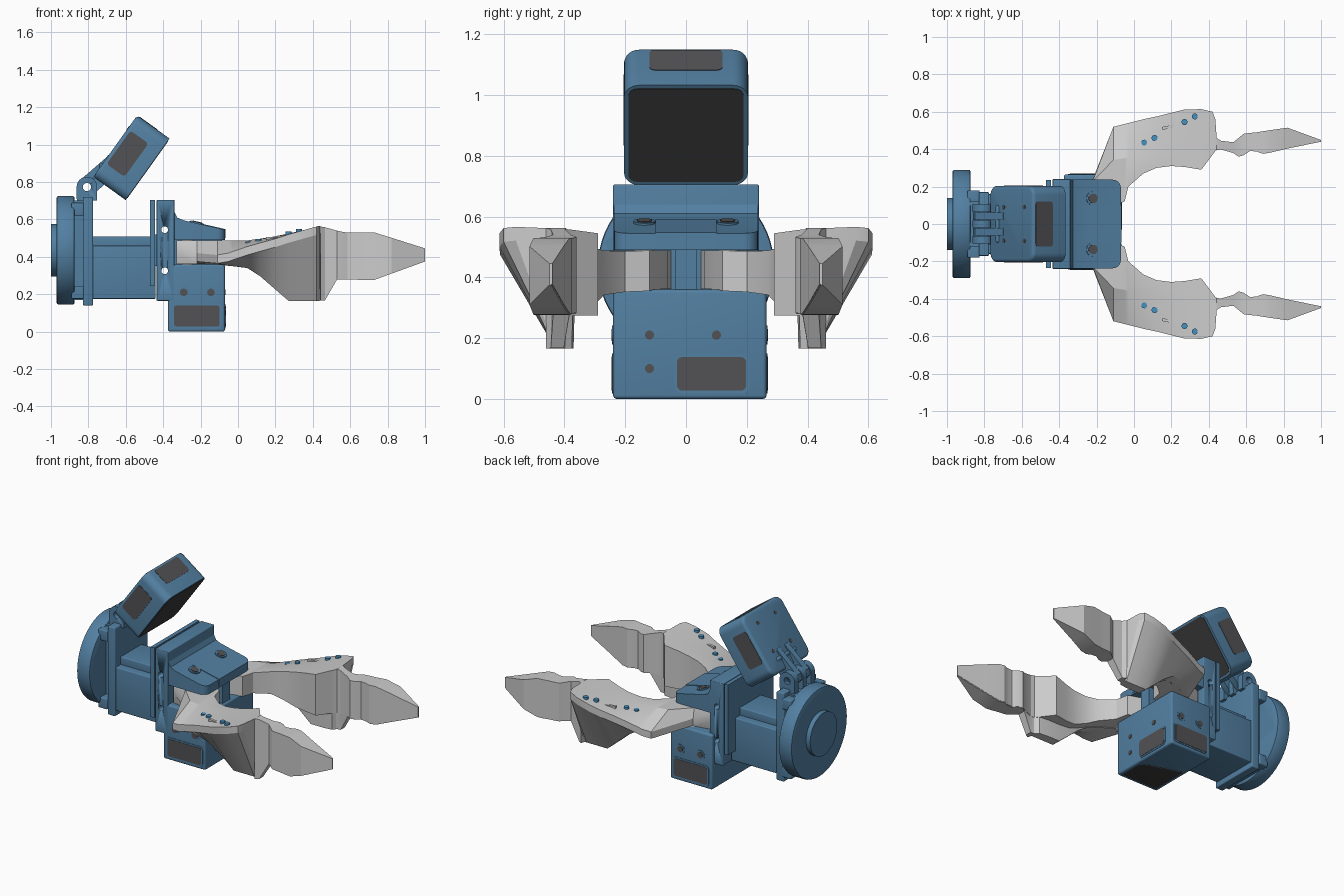
import bpy, bmesh, math
from mathutils import Matrix, Vector

if "Cube" in bpy.data.objects:
    bpy.data.objects.remove(bpy.data.objects["Cube"])


def material(name, color):
    m = bpy.data.materials.new(name)
    m.diffuse_color = (*color, 1)
    m.use_nodes = True
    m.node_tree.nodes["Principled BSDF"].inputs["Base Color"].default_value = m.diffuse_color
    return m


BLUE = material("blue_paint", (0.085, 0.215, 0.36))
DARK = material("dark_glass", (0.045, 0.045, 0.048))
GREY = material("window_grey", (0.085, 0.085, 0.09))
DOT = material("dot_blue", (0.06, 0.28, 0.52))


def finish(name, bm, mat=None, angle=32):
    bmesh.ops.recalc_face_normals(bm, faces=bm.faces[:])
    me = bpy.data.meshes.new(name)
    bm.to_mesh(me)
    bm.free()
    ob = bpy.data.objects.new(name, me)
    bpy.context.collection.objects.link(ob)
    if mat:
        me.materials.append(mat)
    bpy.ops.object.select_all(action='DESELECT')
    bpy.context.view_layer.objects.active = ob
    ob.select_set(True)
    bpy.ops.object.shade_smooth_by_angle(angle=math.radians(angle))
    return ob


def bevel_edges(bm, amount, axis=None, test=None, seg=4):
    edges = []
    for e in bm.edges:
        d = (e.verts[1].co - e.verts[0].co).normalized()
        mid = (e.verts[1].co + e.verts[0].co) / 2
        if (axis is None or abs(d[axis]) > 0.99) and (test is None or test(mid)):
            edges.append(e)
    bmesh.ops.bevel(bm, geom=edges, offset=amount, segments=seg, profile=0.5, affect='EDGES')


def box(name, x, y, z, mat=BLUE, bevel=0, axis=None):
    bm = bmesh.new()
    bmesh.ops.create_cube(bm, size=1)
    for v in bm.verts:
        v.co = Vector([(r[0] + r[1]) / 2 + c * (r[1] - r[0]) for c, r in zip(v.co, (x, y, z))])
    if bevel:
        bevel_edges(bm, bevel, axis)
    return finish(name, bm, mat)


def cyl(name, c, r, depth, axis, mat=BLUE, seg=32, bevel=0):
    bm = bmesh.new()
    bmesh.ops.create_cone(bm, cap_ends=True, segments=seg, radius1=r, radius2=r, depth=depth)
    if bevel:
        bevel_edges(bm, bevel, test=lambda m: abs(abs(m.z) - depth / 2) < 1e-4, seg=2)
    rot = {'x': Matrix.Rotation(math.pi / 2, 4, 'Y'), 'y': Matrix.Rotation(math.pi / 2, 4, 'X'),
           'z': Matrix.Identity(4)}[axis]
    bm.transform(Matrix.Translation(c) @ rot)
    return finish(name, bm, mat)


def prism(name, pts, y0, y1, mat=BLUE, bevel=0, test=None):
    bm = bmesh.new()
    f = bm.faces.new([bm.verts.new((x, y0, z)) for x, z in pts])
    ext = bmesh.ops.extrude_face_region(bm, geom=[f])["geom"]
    bmesh.ops.translate(bm, verts=[v for v in ext if isinstance(v, bmesh.types.BMVert)],
                        vec=(0, y1 - y0, 0))
    bm.faces.new([v for v in f.verts]) if not f.is_valid else None
    if bevel:
        bevel_edges(bm, bevel, test=test, seg=5)
    return finish(name, bm, mat)


def cut(ob, cutters):
    for c in cutters:
        c.hide_render = True
        m = ob.modifiers.new("cut", 'BOOLEAN')
        m.operation, m.solver, m.object = 'DIFFERENCE', 'EXACT', c
        bpy.context.view_layer.objects.active = ob
        bpy.ops.object.modifier_apply(modifier=m.name)
        bpy.data.objects.remove(c, do_unlink=True)


# Mounting flange with bolt holes and centre boss
flange = cyl("flange", (-0.922, 0, 0.435), 0.29, 0.096, 'x', seg=64, bevel=0.01)
cut(flange, [cyl("bolt_cutter", (-0.92, 0.22 * math.cos(a), 0.435 + 0.22 * math.sin(a)), 0.026, 0.2, 'x', seg=20)
             for a in [math.radians(60 * i) for i in range(6)]])
cyl("flange_boss", (-0.975, 0, 0.435), 0.14, 0.05, 'x', seg=48)

# Rear column and clamp blocks
box("rear_column", (-0.83, -0.775), (-0.17, 0.17), (0.14, 0.72), bevel=0.006)
box("rear_core", (-0.88, -0.82), (-0.12, 0.12), (0.17, 0.70))
for s in (-1, 1):
    for z in (0.21, 0.655):
        box("clamp_block", (-0.89, -0.825), sorted((s * 0.1, s * 0.18)), (z - 0.035, z + 0.035), bevel=0.006)

# Main body between column and gripper plate
box("body", (-0.79, -0.44), (-0.16, 0.16), (0.175, 0.46), bevel=0.006)
box("body_top", (-0.79, -0.44), (-0.11, 0.11), (0.45, 0.51), bevel=0.006)
box("thin_plate", (-0.47, -0.443), (-0.235, 0.235), (0.245, 0.705))
plate = box("gripper_plate", (-0.435, -0.34), (-0.24, 0.24), (0.165, 0.705), bevel=0.005)
cut(plate, [cyl("pin_cutter", (-0.392, 0, z), 0.018, 0.8, 'y', seg=20) for z in (0.325, 0.545)])
box("plate_joint", (-0.45, -0.43), (-0.2, 0.2), (0.35, 0.52))

# Sloping upper bracket with rounded front corners, raised pad and screws
prism("upper_bracket", [(-0.345, 0.49), (-0.345, 0.65), (-0.325, 0.61), (-0.29, 0.595), (-0.07, 0.545), (-0.07, 0.49)],
      -0.237, 0.237, bevel=0.045, test=lambda m: abs(m.x + 0.07) < 1e-4 and abs(m.y) > 0.23)
prism("bracket_pad", [(-0.26, 0.55), (-0.26, 0.592), (-0.067, 0.548), (-0.067, 0.50)], -0.1, 0.1)
for s in (-1, 1):
    for n, r, h, m in (("screw_rim", 0.036, 0.014, BLUE), ("screw_hole", 0.025, 0.02, GREY)):
        d = cyl(n, (0, 0, 0), r, h, 'z', m, 24)
        d.location = (-0.22, s * 0.137, 0.579)
        d.rotation_euler.y = 0.224
box("centre_bridge", (-0.35, -0.085), (-0.037, 0.037), (0.35, 0.5))

# Lower camera housing: windows, lens panel below, screws
box("lower_housing", (-0.375, -0.07), (-0.24, 0.265), (0, 0.36), bevel=0.012)
for y in (-0.24, 0.265):
    box("lower_side_frame", (-0.352, -0.088), (y - 0.003, y + 0.003), (0.018, 0.15), BLUE, 0.02, 1)
    box("lower_side_window", (-0.342, -0.098), (y - 0.005, y + 0.005), (0.027, 0.14), GREY, 0.014, 1)
    for x in (-0.29, -0.145):
        cyl("lower_screw_rim", (x, y, 0.21), 0.031, 0.006, 'y', seg=24)
        cyl("lower_screw", (x, y, 0.21), 0.02, 0.01, 'y', GREY, 20)
box("lower_front_frame", (-0.073, -0.067), (-0.038, 0.208), (0.017, 0.147), BLUE, 0.025, 0)
box("lower_front_window", (-0.075, -0.065), (-0.03, 0.198), (0.027, 0.138), GREY, 0.018, 0)
box("lower_lens_panel", (-0.355, -0.09), (-0.22, 0.245), (0, 0.004), DARK, 0.001)
for y, z in ((-0.12, 0.21), (-0.12, 0.1), (0.1, 0.21)):
    cyl("front_screw", (-0.07, y, z), 0.015, 0.008, 'x', GREY, 20)

# Tilted upper camera, built upright then rotated as a set
bm = bmesh.new()
bmesh.ops.create_cube(bm, size=1, matrix=Matrix.Diagonal((0.213, 0.408, 0.404, 1)))
bevel_edges(bm, 0.05, axis=0, seg=6)
bevel_edges(bm, 0.018, test=lambda m: m.x < -0.1, seg=3)
tilted = [finish("upper_camera", bm, BLUE),
          box("upper_screen", (0.1, 0.109), (-0.19, 0.19), (-0.188, 0.188), DARK, 0.03, 0),
          box("upper_top_window", (-0.09, 0.022), (-0.12, 0.12), (0.195, 0.204), GREY, 0.016, 2)]
for s in (-1, 1):
    tilted.append(box("upper_side_window", (-0.088, 0.03), sorted((s * 0.195, s * 0.206)), (-0.105, 0.115),
                      GREY, 0.018, 1))
    for z in (-0.07, 0.12):
        tilted.append(cyl("camera_back_hole", (-0.106, s * 0.09, z), 0.012, 0.006, 'x', GREY, 16))
for ob in tilted:
    ob.location = (-0.57, 0, 0.93)
    ob.rotation_euler.y = math.radians(35.6)

# Camera hinge: base prongs on the column, two arms on the camera
for y in (-0.085, 0, 0.085):
    prong = prism("hinge_prong", [(-0.862, 0.70), (-0.755, 0.70)] +
                  [(-0.808 + 0.055 * math.cos(a), 0.773 + 0.055 * math.sin(a))
                   for a in [math.pi * i / 12 for i in range(13)]], y - 0.02, y + 0.02)
    cut(prong, [cyl("hinge_cutter", (-0.808, y, 0.773), 0.022, 0.2, 'y', seg=20)])
for y in (-0.042, 0.042):
    arm = prism("hinge_arm", [(-0.85, 0.805), (-0.86, 0.765), (-0.82, 0.722), (-0.77, 0.735), (-0.68, 0.82),
                              (-0.65, 0.92), (-0.70, 0.935)], y - 0.02, y + 0.02)
    cut(arm, [cyl("hinge_cutter", (-0.808, y, 0.773), 0.022, 0.2, 'y', seg=20)])
box("camera_foot", (-0.74, -0.69), (-0.1, 0.1), (0.82, 0.9), bevel=0.01)

# Claw sections, guarded half: x, y inner, z inner top, y outer, z outer, y bottom, z bottom, z wall bottom
GUARD = [(-0.33, 0.05, 0.488, 0.20, 0.47, 0.20, 0.362, 0.362),
         (-0.22, 0.06, 0.488, 0.24, 0.42, 0.22, 0.362, 0.362),
         (-0.11, 0.10, 0.488, 0.52, 0.41, 0.36, 0.358, 0.360),
         (-0.05, 0.12, 0.488, 0.535, 0.42, 0.38, 0.352, 0.355),
         (-0.03, 0.20, 0.486, 0.54, 0.428, 0.39, 0.35, 0.352),
         (0.05, 0.27, 0.488, 0.56, 0.455, 0.43, 0.34, 0.342),
         (0.12, 0.30, 0.497, 0.575, 0.475, 0.43, 0.295, 0.31),
         (0.20, 0.31, 0.51, 0.595, 0.497, 0.43, 0.225, 0.28),
         (0.27, 0.305, 0.525, 0.612, 0.52, 0.43, 0.165, 0.275),
         (0.36, 0.29, 0.545, 0.614, 0.545, 0.43, 0.165, 0.275),
         (0.42, 0.37, 0.556, 0.60, 0.562, 0.43, 0.165, 0.275),
         (0.435, 0.39, 0.558, 0.56, 0.566, 0.43, 0.165, 0.275)]
# Claw blade: x, y inner, y outer, z top, z bottom
BLADE = [(0.442, 0.396, 0.46, 0.562, 0.166), (0.465, 0.398, 0.445, 0.558, 0.167), (0.53, 0.38, 0.437, 0.54, 0.28),
         (0.56, 0.36, 0.46, 0.533, 0.28), (0.585, 0.367, 0.482, 0.53, 0.279), (0.62, 0.39, 0.487, 0.53, 0.278),
         (0.655, 0.388, 0.49, 0.53, 0.277), (0.69, 0.375, 0.496, 0.53, 0.276), (0.73, 0.382, 0.502, 0.53, 0.277),
         (0.82, 0.403, 0.515, 0.502, 0.31), (1.0, 0.44, 0.449, 0.445, 0.375)]


def claw(name, s):
    rings = []
    for x, yi, zi, yo, zo, yd, zb, zm in GUARD:
        fold = min(0.36 + 0.16 * x, yo - 0.01)
        yf = max(yi + 0.006, yd - 0.06)
        rings.append((x, [(yi, zi), (fold, zi), (yo, zo), (yo, max(zo - 0.045, zb + 0.002)), (yd, zb),
                          (yf, zb), (yf - 0.003, zm), (yi, zm)]))
    for x, yi, yo, zt, zb in BLADE:
        lip = zb + (0.108 if zb < 0.2 else 0.003)
        rings.append((x, [(yi, zt), ((yi + yo) / 2, zt), (yo, zt), (yo, zt - 0.03), (yo, zb),
                          (yi + 0.004, zb), (yi + 0.002, lip), (yi, lip)]))
    bm = bmesh.new()
    loops = [[bm.verts.new((x, s * y, z)) for y, z in sec] for x, sec in rings]
    for a, b in zip(loops, loops[1:]):
        for i in range(8):
            j = (i + 1) % 8
            bm.faces.new((a[i], a[j], b[j], b[i]))
    bm.faces.new(loops[0])
    bm.faces.new(loops[-1])
    finish(name, bm, angle=20)
    # Inlays on the guard
    slot = box("guard_slot", (-0.045, 0.045), (-0.008, 0.008), (-0.014, 0.014), None)
    slot.location = (0.195, s * 0.52, 0.493)
    slot.rotation_euler.z = s * 0.2
    for x, y in ((0, 0.405), (0.055, 0.435), (0.11, 0.46), (0.27, 0.545), (0.325, 0.575)):
        t = (x + 0.11) / 0.47
        top = (0.488 + 0.057 * max(0, x / 0.36)) * 0.35 + (0.41 + 0.135 * t) * 0.65
        cyl("claw_dot", (x, s * y, top + 0.004), 0.016, 0.016, 'z', DOT, 16)
    cyl("claw_pivot", (-0.27, s * 0.14, 0.425), 0.035, 0.132, 'z', None, 24)


claw("claw_left", 1)
claw("claw_right", -1)
